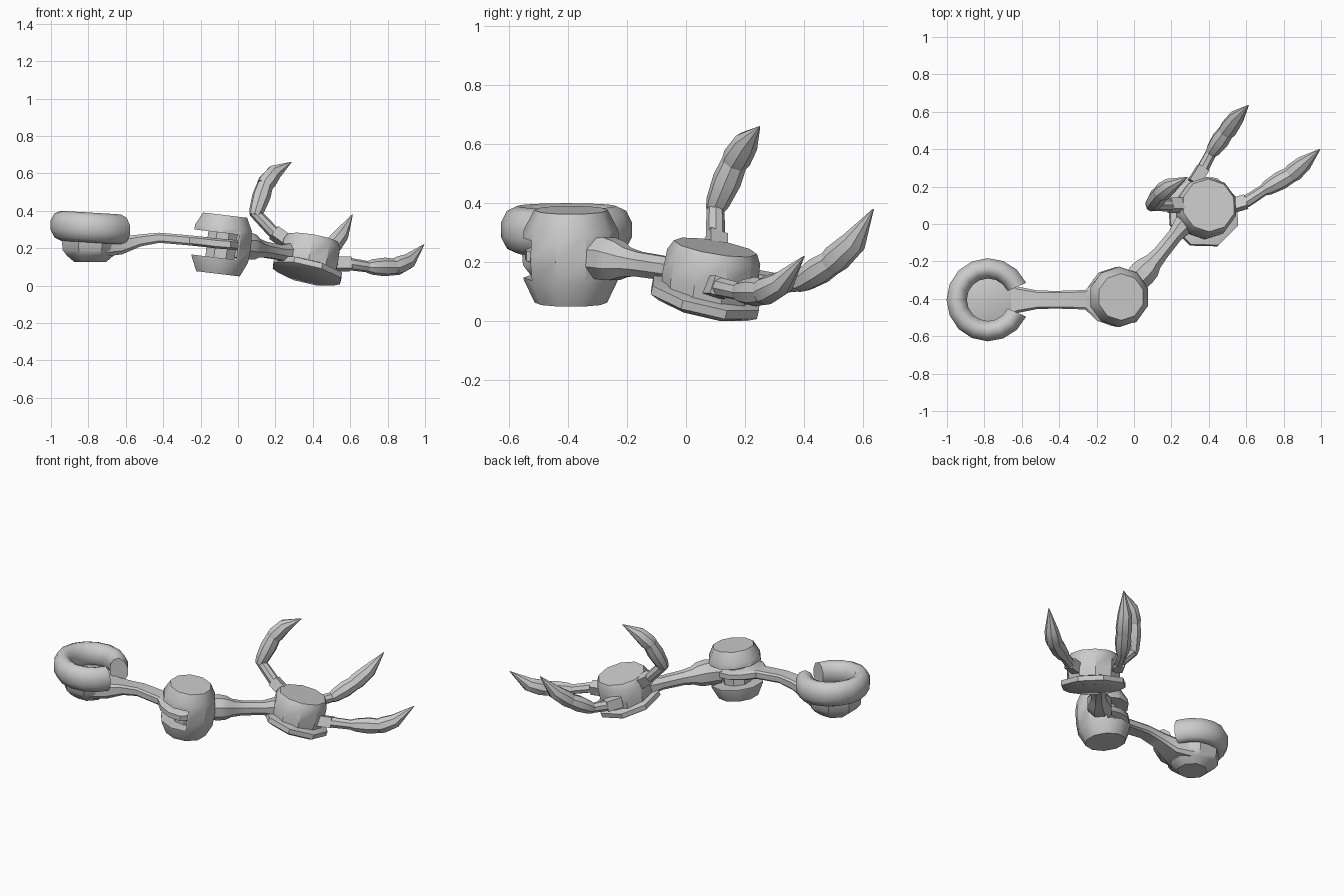
import bpy, bmesh, math
from mathutils import Vector as V

if "Cube" in bpy.data.objects:
    bpy.data.objects.remove(bpy.data.objects["Cube"])

def finish(name, bm, angle=35):
    bmesh.ops.recalc_face_normals(bm, faces=bm.faces)
    me = bpy.data.meshes.new(name)
    bm.to_mesh(me); bm.free()
    ob = bpy.data.objects.new(name, me)
    bpy.context.collection.objects.link(ob)
    bpy.ops.object.select_all(action='DESELECT')
    ob.select_set(True)
    bpy.context.view_layer.objects.active = ob
    bpy.ops.object.shade_smooth_by_angle(angle=math.radians(angle))
    return ob

def skin(name, rings, angle=35):
    """Bridge equal-sized rings of points and cap both ends."""
    bm = bmesh.new()
    vs = [[bm.verts.new(p) for p in r] for r in rings]
    n = len(rings[0])
    for a, b in zip(vs, vs[1:]):
        for i in range(n):
            bm.faces.new((a[i], a[(i+1) % n], b[(i+1) % n], b[i]))
    bm.faces.new(vs[0]); bm.faces.new(vs[-1])
    return finish(name, bm, angle)

def tube(name, path, n=8, angle=35, side=None):
    """Round loft along (point, radius) or (point, radius across, radius up)."""
    pts = [V(p[0]) for p in path]
    rings = []
    for i, p in enumerate(path):
        t = (pts[min(i+1, len(pts)-1)] - pts[max(i-1, 0)]).normalized()
        s = V(side) if side else t.cross(V((0, 0, 1)))
        s = (s - t * s.dot(t)).normalized()
        u = s.cross(t)
        ra, rb = p[1], p[-1]
        rings.append([pts[i] + s*ra*math.cos(a) + u*rb*math.sin(a)
                      for a in (math.tau*(k+.5)/n for k in range(n))])
    return skin(name, rings, angle)

def drum(name, centre, axis, profile, n=10, turn=0.5, angle=35):
    """Lathe of (radius, height) around a tilted axis."""
    q = V((0, 0, 1)).rotation_difference(V(axis).normalized())
    return skin(name, [[V(centre) + q @ V((r*math.cos(a), r*math.sin(a), h))
                for a in (math.tau*(k+turn)/n for k in range(n))]
                for r, h in profile], angle)

# open shoulder ring
C = V((-.78, -.405, .31))
rings = []
for k in range(15):
    a = math.radians(24 + 312*k/14)
    d = V((math.cos(a), math.sin(a), 0))
    ring = []
    for j in range(10):
        b = math.tau*(j+.5)/10
        p = C + d*(.168 + .057*math.cos(b)) + V((0, 0, .08*math.sin(b)))
        p.z -= .06*(p.x - C.x)
        ring.append(p)
    rings.append(ring)
skin("shoulder_ring", rings, 50)

# cup below the ring
drum("shoulder_cup", (-.79, -.405, 0), (0, 0, 1),
     [(.09, .125), (.135, .16), (.16, .19), (.165, .25), (.13, .265)], 8)

# flat upper arm, widening into the hinge plate
arm = [(-.72, .205, .05, .12), (-.62, .215, .048, .07), (-.52, .242, .032, .05),
       (-.42, .256, .027, .047), (-.26, .242, .027, .052), (-.20, .236, .027, .11),
       (-.12, .226, .027, .14), (-.04, .22, .027, .135), (.0, .215, .027, .08)]
skin("upper_arm", [[(x, -.405 + sy*w, z + sz*h) for sy, sz in
     ((-1, -.6), (-.8, -1), (.8, -1), (1, -.6), (1, .6), (.8, 1), (-.8, 1), (-1, .6))]
     for x, z, h, w in arm])

# elbow drum with a slot for the upper arm
ec, ea = (-.088, -.39, .22), (.12, 0, 1)
elbow = drum("elbow_drum", ec, ea,
             [(.123, -.158), (.16, -.08), (.167, 0), (.16, .09), (.125, .158)], 10)
bpy.ops.mesh.primitive_cube_add(size=1, location=(-.23, -.42, .232),
                                rotation=(0, .12, 0), scale=(.46, .5, .135))
cutter = bpy.context.object
cutter.name = "slot_cutter"
m = elbow.modifiers.new("slot", 'BOOLEAN')
m.operation, m.object, m.solver = 'DIFFERENCE', cutter, 'EXACT'
bpy.context.view_layer.objects.active = elbow
bpy.ops.object.modifier_apply(modifier=m.name)
bpy.data.objects.remove(cutter)
drum("elbow_pin", ec, ea, [(.085, -.1), (.085, .1)], 8)

# forearm with collar and wrist flare
tube("forearm", [((-.02, -.33, .215), .07), ((.045, -.265, .212), .078),
                 ((.075, -.235, .205), .072), ((.10, -.205, .20), .054),
                 ((.14, -.16, .193), .045), ((.22, -.06, .178), .043),
                 ((.26, -.01, .172), .058), ((.33, .06, .165), .06)])

# palm drum and flared plate beneath it
drum("palm_drum", (.385, .085, .165), (.17, .17, 1),
     [(.155, -.10), (.163, -.03), (.16, .055), (.143, .088)], 10)
drum("palm_plate", (.37, .065, .078), (.24, .24, 1),
     [(.165, -.03), (.2, -.012), (.2, .018), (.15, .03)], 8, 0.5)

def finger(name, root, knuckle, joint, base, bend, tip):
    root, knuckle, joint, base, bend, tip = map(V, (root, knuckle, joint, base, bend, tip))
    side = (base - joint).cross(tip - base).normalized()
    mix = lambda a, b, t: a.lerp(b, t)
    # square mount, thin rod, barrel segment, hooked claw
    tube(name + "_mount", [(root, .045), (knuckle, .045)], 4, side=side)
    tube(name + "_rod", [(mix(root, knuckle, .6), .03), (knuckle, .033),
                         (mix(knuckle, joint, 1.1), .03)], 8, side=side)
    tube(name + "_segment", [(mix(joint, base, -.08), .03), (mix(joint, base, .12), .041),
                             (mix(joint, base, .6), .05), (base, .044)], 8, side=side)
    tube(name + "_claw", [(mix(base, bend, -.1), .044), (mix(base, bend, .2), .05),
                          (bend, .043), (tip, .002)], 8, side=side)

finger("right_finger", (.50, .09, .115), (.60, .12, .115), (.70, .185, .10),
       (.84, .265, .10), (.91, .325, .13), (.995, .40, .22))
finger("left_finger", (.32, .22, .14), (.37, .30, .125), (.415, .385, .13),
       (.495, .495, .20), (.55, .57, .27), (.612, .635, .38))
finger("thumb", (.26, .10, .235), (.19, .10, .285), (.095, .10, .385),
       (.145, .165, .54), (.195, .205, .605), (.285, .25, .66))
